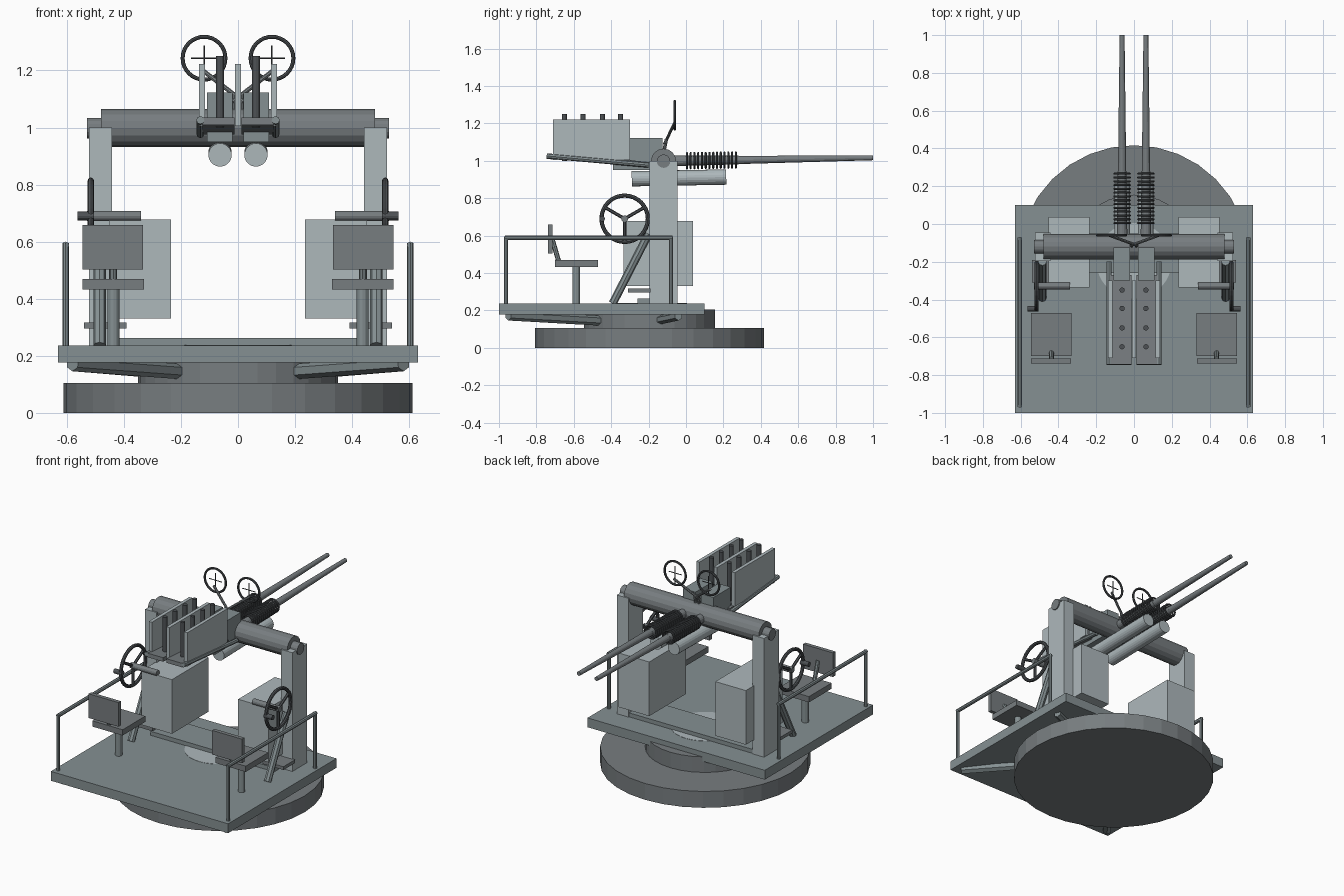
import bpy, math
from mathutils import Vector

if "Cube" in bpy.data.objects:
    bpy.data.objects.remove(bpy.data.objects["Cube"])


def paint(name, rgb):
    m = bpy.data.materials.new(name)
    m.diffuse_color = (*rgb, 1)
    m.use_nodes = True
    m.node_tree.nodes["Principled BSDF"].inputs["Base Color"].default_value = m.diffuse_color
    return m


LIGHT = paint("light_grey", (0.42, 0.48, 0.50))
MID = paint("mid_grey", (0.235, 0.28, 0.29))
DARK = paint("dark_grey", (0.185, 0.205, 0.215))
STEEL = paint("gun_steel", (0.075, 0.083, 0.09))


def finish(name, mat):
    o = bpy.context.object
    o.name = name
    o.data.materials.append(mat)
    return o


def box(name, mat, x, y, z, tilt=0, s=1):
    """Box from (min, max) ranges, optional pitch about x, s mirrors it in x."""
    c = [s * sum(x) / 2, sum(y) / 2, sum(z) / 2]
    bpy.ops.mesh.primitive_cube_add(size=1, location=c, rotation=(math.radians(tilt), 0, 0))
    finish(name, mat).scale = [b - a for a, b in (x, y, z)]


def rod(name, mat, a, b, r, r2=None, sides=12):
    """Cylinder or cone between two points."""
    a, b = Vector(a), Vector(b)
    d = b - a
    bpy.ops.mesh.primitive_cone_add(vertices=sides, radius1=r, radius2=r if r2 is None else r2,
                                    depth=d.length, location=(a + b) / 2)
    finish(name, mat).rotation_euler = d.to_track_quat('Z', 'Y').to_euler()


def ring(name, mat, loc, rot, major, minor):
    bpy.ops.mesh.primitive_torus_add(location=loc, rotation=rot, major_radius=major, minor_radius=minor,
                                     major_segments=32, minor_segments=8)
    finish(name, mat)


H = math.pi / 2
CY = -0.195

# Round base, turntable and platform
rod("base_disc", DARK, (0, CY, 0), (0, CY, 0.105), 0.612, sides=32)
rod("turntable", DARK, (0, CY, 0.1), (0, CY, 0.205), 0.35, sides=32)
box("platform", MID, (-0.63, 0.63), (-1, 0.1), (0.177, 0.237))
rod("platform_hub", LIGHT, (0, CY, 0.2), (0, CY, 0.2385), 0.2, sides=32)
box("floor_beam", MID, (-0.44, 0.44), (-0.26, -0.05), (0.23, 0.263))

# Trunnion crossbeam
rod("crossbeam", DARK, (-0.48, -0.12, 0.998), (0.48, -0.12, 0.998), 0.067, sides=16)
rod("trunnion_pin", DARK, (-0.53, -0.12, 0.998), (0.53, -0.12, 0.998), 0.036, sides=16)

# Centre divider of the ammunition racks
box("rack_divider", LIGHT, (-0.011, 0.011), (-0.71, -0.30), (1.005, 1.222))

for s in (-1, 1):
    # Braces below the platform
    rod("rear_underbrace", MID, (s * 0.58, -0.95, 0.173), (s * 0.2, -0.45, 0.145), 0.027, sides=6)
    rod("front_underbrace", MID, (s * 0.58, -0.04, 0.17), (s * 0.3, -0.15, 0.147), 0.024, sides=6)

    # Side post, its diagonal brace, equipment box and footrest
    box("side_post", LIGHT, (0.442, 0.523), (-0.195, -0.045), (0.23, 1.0), s=s)
    rod("post_brace", MID, (s * 0.485, -0.392, 0.237), (s * 0.485, -0.2, 0.61), 0.022, sides=8)
    box("equipment_box", LIGHT, (0.235, 0.452), (-0.335, 0.038), (0.33, 0.678), s=s)
    box("footrest", DARK, (0.39, 0.54), (-0.31, -0.19), (0.295, 0.316), s=s)

    # Operator seat
    rod("seat_post", MID, (s * 0.437, -0.587, 0.237), (s * 0.437, -0.587, 0.44), 0.021)
    box("seat", DARK, (0.33, 0.545), (-0.70, -0.47), (0.433, 0.47), s=s)
    box("seat_back", DARK, (0.333, 0.545), (-0.738, -0.713), (0.503, 0.658), s=s)
    rod("seat_back_strut", MID, (s * 0.437, -0.68, 0.46), (s * 0.437, -0.715, 0.58), 0.013, sides=8)

    # Handwheel with three spokes, shaft and crank handle
    wx, wy, wz = s * 0.516, -0.328, 0.69
    ring("handwheel_rim", STEEL, (wx, wy, wz), (0, H, 0), 0.124, 0.011)
    rod("handwheel_shaft", DARK, (s * 0.34, wy, wz), (s * 0.53, wy, wz), 0.018)
    for k in (30, 150, 270):
        a = math.radians(k)
        rod("handwheel_spoke", STEEL, (wx, wy, wz),
            (wx, wy + 0.124 * math.cos(a), wz + 0.124 * math.sin(a)), 0.009, sides=6)
    rod("crank_handle", STEEL, (s * 0.505, wy - 0.12, wz), (s * 0.563, wy - 0.12, wz), 0.015)

    # Side railing
    rx = s * 0.604
    rod("rail_top", MID, (rx, -0.968, 0.588), (rx, -0.072, 0.588), 0.012, sides=8)
    for y in (-0.963, -0.08):
        rod("rail_upright", MID, (rx, y, 0.235), (rx, y, 0.596), 0.011, sides=8)

    # Barrel with recoil coils and the cylinder below it
    gx = s * 0.063
    rod("barrel_rear", DARK, (gx, -0.15, 0.998), (gx, 0.28, 1.004), 0.029, 0.023, 16)
    rod("barrel_front", DARK, (gx, 0.27, 1.004), (gx, 1.0, 1.016), 0.022, 0.013, 16)
    for i in range(14):
        y = 0.005 + i * 0.0201
        ring("recoil_coil", STEEL, (gx, y, 1.0 + y * 0.016), (H, 0, 0), 0.041, 0.0055)
    rod("recoil_cylinder", LIGHT, (gx, -0.29, 0.904), (gx, 0.215, 0.913), 0.041, sides=20)

    # Receiver
    box("receiver", MID, (0.02, 0.108), (-0.30, -0.125), (0.95, 1.122), s=s)
    box("receiver_tail", MID, (0.02, 0.108), (-0.39, -0.28), (0.95, 1.0), s=s)

    # Ammunition rack: floor, side plate, carrier bar and four rounds
    box("rack_floor", DARK, (0.012, 0.125), (-0.745, -0.27), (0.993, 1.018), -4, s=s)
    box("rack_side", LIGHT, (0.115, 0.137), (-0.71, -0.30), (1.005, 1.222), s=s)
    rod("carrier_bar", MID, (s * 0.132, -0.745, 1.026), (s * 0.132, -0.2, 0.977), 0.014, sides=8)
    for y in (-0.65, -0.55, -0.447, -0.35):
        rod("round", STEEL, (gx, y, 1.0), (gx, y, 1.25), 0.014)

    # Ring sight on a slanted stalk
    sx, sz = s * 0.119, 1.243
    ring("sight_ring", STEEL, (sx, -0.06, sz), (H, 0, 0), 0.075, 0.007)
    rod("sight_bar", STEEL, (sx - 0.045, -0.06, sz), (sx + 0.045, -0.06, sz), 0.003, sides=6)
    rod("sight_bar", STEEL, (sx, -0.06, sz - 0.075), (sx, -0.06, sz + 0.045), 0.003, sides=6)
    rod("sight_stalk", DARK, (s * 0.13, -0.06, 1.205), (s * -0.02, -0.115, 1.09), 0.008, sides=8)
    rod("sight_stalk_foot", DARK, (s * 0.012, -0.105, 1.115), (s * 0.012, -0.12, 1.04), 0.009, sides=8)
